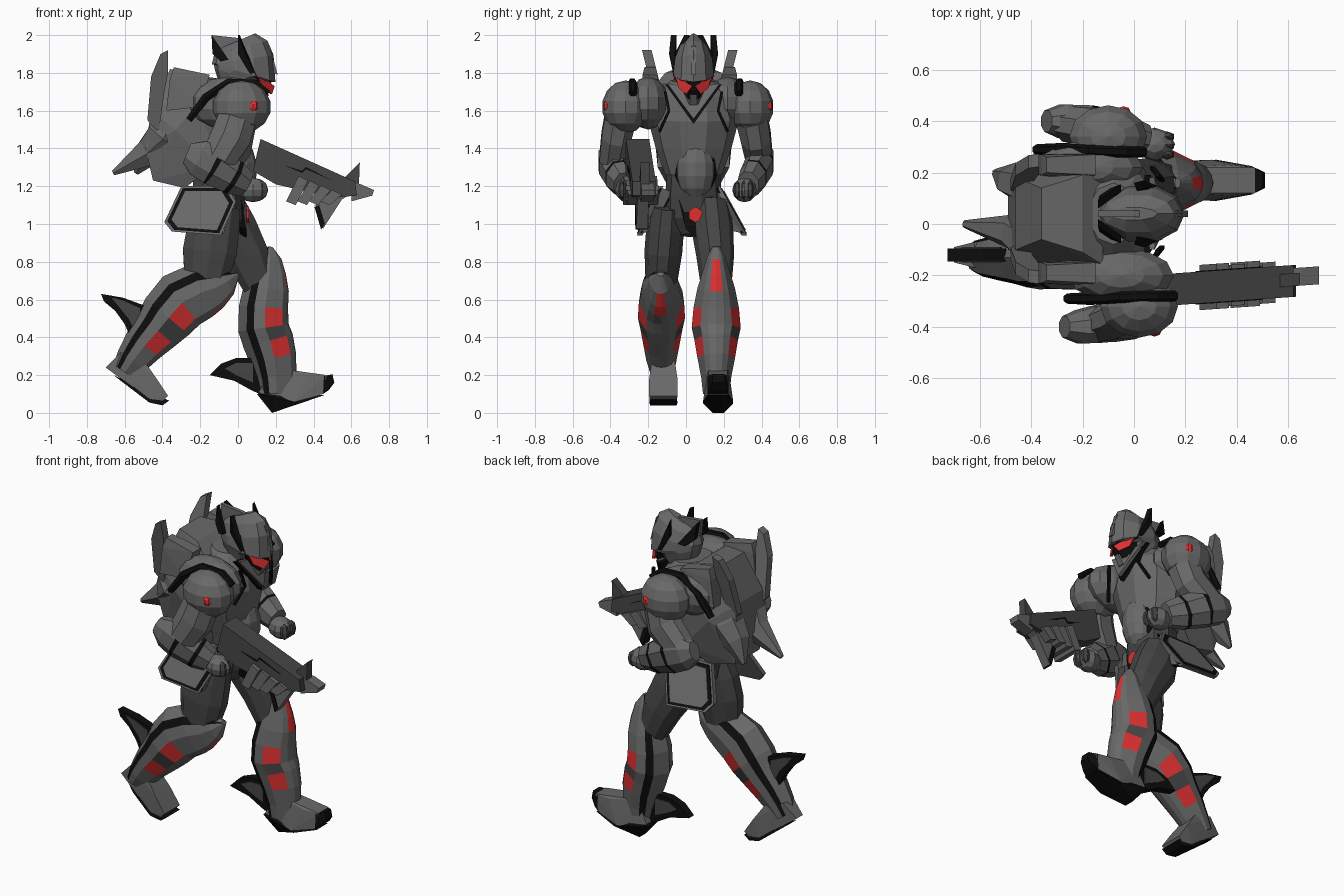
import bpy, bmesh, math
from mathutils import Vector

LIGHT, DARK, BLACK, RED = range(4)
MATS = []
for mat_name, col in (("armour grey", (.14, .14, .14)), ("dark grey", (.06, .06, .06)),
                      ("black trim", (.004, .004, .004)), ("red", (.72, .03, .03))):
    m = bpy.data.materials.new(mat_name)
    m.diffuse_color = (*col, 1)
    MATS.append(m)


def finish(name, bm):
    bmesh.ops.recalc_face_normals(bm, faces=bm.faces)
    me = bpy.data.meshes.new(name)
    bm.to_mesh(me)
    bm.free()
    for m in MATS:
        me.materials.append(m)
    ob = bpy.data.objects.new(name, me)
    bpy.context.collection.objects.link(ob)
    return ob


def tube(name, rings, mat, angles=10, paint=None):
    """Loft through rings (x, y, z, depth, half width); angles are measured from the front."""
    if isinstance(angles, int):
        angles = [360 * (i + .5) / angles for i in range(angles)]
    bm, loops, n = bmesh.new(), [], len(angles)
    c = [Vector(r[:3]) for r in rings]
    for i, r in enumerate(rings):
        t = (c[min(i + 1, len(c) - 1)] - c[max(i - 1, 0)]).normalized()
        side = (Vector((0, 1, 0)) - t * t.y).normalized()
        front = t.cross(side)
        loops.append([bm.verts.new(c[i] + front * r[3] * math.cos(math.radians(a))
                                   + side * r[4] * math.sin(math.radians(a))) for a in angles])
    for i in range(len(loops) - 1):
        for k in range(n):
            f = bm.faces.new((loops[i][k], loops[i][(k + 1) % n],
                              loops[i + 1][(k + 1) % n], loops[i + 1][k]))
            f.material_index = paint(i, k) if paint else mat
    for end in (loops[0], loops[-1]):
        bm.faces.new(end).material_index = mat
    return finish(name, bm)


def prism(name, pts, offset, mat):
    """Extrude a 3D outline along an offset."""
    bm = bmesh.new()
    a = [bm.verts.new(p) for p in pts]
    b = [bm.verts.new(Vector(p) + Vector(offset)) for p in pts]
    bm.faces.new(a)
    bm.faces.new(b)
    for i in range(len(a)):
        j = (i + 1) % len(a)
        bm.faces.new((a[i], a[j], b[j], b[i]))
    for f in bm.faces:
        f.material_index = mat
    return finish(name, bm)


def blade(name, outline, y, half, mat, yaw=0):
    return prism(name, [(x, y - half + yaw * x, z) for x, z in outline], (0, 2 * half, 0), mat)


def hull(name, pts, y, mat):
    """Convex block from side points (x, z, half width), mirrored about y."""
    bm = bmesh.new()
    for x, z, w in pts:
        for s in (-1, 1):
            bm.verts.new((x, y + s * w, z))
    res = bmesh.ops.convex_hull(bm, input=bm.verts)
    junk = {v for v in res["geom_interior"] if isinstance(v, bmesh.types.BMVert)}
    bmesh.ops.delete(bm, geom=list(junk), context='VERTS')
    for f in bm.faces:
        f.material_index = mat
    return finish(name, bm)


def ball(name, loc, size, mat, u=12, v=7):
    bm = bmesh.new()
    bmesh.ops.create_uvsphere(bm, u_segments=u, v_segments=v, radius=1)
    for vert in bm.verts:
        vert.co = Vector(loc) + Vector([a * b for a, b in zip(vert.co, size)])
    for f in bm.faces:
        f.material_index = mat
    return finish(name, bm)


# --- torso, abdomen and crotch ---
tube("torso", [(-.08, .04, 1.76, .1, .12), (-.09, .04, 1.68, .18, .2), (-.09, .04, 1.55, .2, .24),
               (-.1, .04, 1.4, .18, .2), (-.1, .04, 1.26, .15, .15)], LIGHT, 10)
tube("pelvis", [(-.1, .04, 1.28, .14, .14), (-.1, .04, 1.15, .15, .15), (-.09, .03, 1.02, .12, .14),
                (-.08, .03, .94, .07, .06)], DARK, 10)
ball("abdomen_trim", (-.02, .05, 1.3), (.1, .118, .172), BLACK)
ball("abdomen_plate", (.0, .05, 1.29), (.1, .107, .165), LIGHT)
prism("crotch_plate", [(-.02, -.04, 1.15), (-.02, .14, 1.15), (.01, .1, .98), (.01, .05, .94), (.01, .0, .98)],
      (.035, 0, -.01), BLACK)
prism("belt_gem", [(.045, .05 + .04 * math.sin(i * math.pi / 3), 1.05 + .042 * math.cos(i * math.pi / 3))
                   for i in range(6)], (.012, 0, 0), RED)
# chest collar: black V with a grey V above it
prism("collar_trim", [(.04, -.11, 1.74), (.11, .04, 1.53), (.04, .19, 1.74), (.05, .04, 1.72)], (.025, 0, 0), BLACK)
prism("collar_plate", [(.06, -.1, 1.745), (.13, .04, 1.555), (.06, .18, 1.745), (.07, .04, 1.72)], (.02, 0, 0), LIGHT)

# --- head ---
tube("helmet", [(-.0, .04, 1.97, .1, .025), (.015, .04, 1.935, .145, .075), (.025, .04, 1.87, .165, .105),
                (.035, .04, 1.8, .17, .115), (.0, .04, 1.785, .13, .105), (.01, .04, 1.72, .1, .085),
                (.03, .04, 1.67, .07, .05)], LIGHT, [0, 35, 70, 110, 150, 180, 210, 250, 290, 325])
hull("face", [(.09, 1.8, .09), (.18, 1.79, .03), (.17, 1.71, .025), (.14, 1.66, .025), (.06, 1.7, .065)], .04, BLACK)
hull("chin_guard", [(.1, 1.69, .05), (.165, 1.685, .015), (.13, 1.63, .02), (.06, 1.65, .05)], .04, LIGHT)
blade("crest", [(-.14, 2.0), (.0, 1.985), (.17, 1.94), (.21, 1.79), (.1, 1.84), (-.13, 1.9)], .04, .012, LIGHT)
for s in (-1, 1):
    prism("horn", [(-.0, .04 + s * .12, 2.0), (.04, .04 + s * .13, 1.9), (.11, .04 + s * .1, 1.76),
                   (.06, .04 + s * .11, 1.8), (.0, .04 + s * .12, 1.9)], (.01, -s * .03, 0), BLACK)
    prism("helmet_back_wing", [(-.14, .04 + s * .05, 2.0), (-.05, .04 + s * .115, 1.87), (-.09, .04 + s * .1, 1.86),
                               (-.135, .04 + s * .07, 1.9)], (0, -s * .03, 0), BLACK)
    prism("visor", [(.186, .04 + s * .004, 1.73), (.1, .04 + s * .095, 1.79), (.125, .04 + s * .075, 1.72),
                    (.172, .04 + s * .035, 1.688)], (.008, s * .004, 0), RED)

# --- backpack with fins and cones ---
hull("backpack", [(-.45, 1.23, .12), (-.49, 1.4, .14), (-.46, 1.6, .14), (-.36, 1.82, .1), (-.2, 1.8, .15),
                  (-.12, 1.74, .2), (-.15, 1.3, .19), (-.28, 1.19, .13), (-.33, 1.5, .21)], .04, LIGHT)
for s in (-1, 1):
    y = .02 + s * .16
    prism("back_fin", [(x, y + s * (z - 1.75) * .25, z) for x, z in (
        (-.37, 1.92), (-.41, 1.9), (-.46, 1.78), (-.48, 1.55), (-.42, 1.48), (-.39, 1.7), (-.37, 1.8))],
        (0, s * .05, 0), LIGHT)
    hull("pack_block", [(-.36, 1.77, .04), (-.34, 1.83, .03), (-.15, 1.79, .04), (-.2, 1.62, .05), (-.38, 1.6, .04)],
         .02 + s * .21, LIGHT)
    tx, ty = (-.66, .0) if s < 0 else (-.54, .2)
    tube("back_cone", [(-.34, .04 + s * .1, 1.55, .06, .05), (-.39, .04 + s * .11, 1.46, .11, .09),
                       (-.47, (ty + .04 + s * .1) / 2, 1.38, .085, .07), (tx, ty, 1.27, .015, .015)], LIGHT, 6)

# --- shoulders and arms ---
for s in (-1, 1):
    side = "right" if s < 0 else "left"
    dx = .02 if s < 0 else -.1
    ball(side + "_shoulder_collar", (dx - .07, s * .21 + .01, 1.64), (.21, .11, .14), LIGHT)
    ball(side + "_shoulder", (dx, s * .33 + .01, 1.62), (.155, .125, .14), LIGHT)
    tube(side + "_shoulder_trim", [(dx + .14, s * .28, 1.69, .02, .022), (dx + .07, s * .28, 1.745, .022, .022),
                                   (dx - .07, s * .285, 1.75, .024, .022), (dx - .19, s * .29, 1.67, .026, .025),
                                   (dx - .28, s * .29, 1.55, .02, .02)], BLACK, 6)
    tube(side + "_chest_seam", [(.09, .04 + s * .15, 1.7, .012, .01), (.11, .04 + s * .13, 1.6, .012, .01),
                                (.07, .04 + s * .18, 1.49, .012, .01)], BLACK, 4)
    ball(side + "_shoulder_gem", (dx + .06, s * .427 + .01, 1.625), (.028, .022, .034), RED, 8, 5)
    ax, ex = dx * .6, (0 if s < 0 else -.07)
    tube(side + "_upper_arm", [(ax - .02, s * .35, 1.55, .11, .09), (ax - .05, s * .37, 1.46, .115, .085),
                               (ax + ex - .12, s * .39, 1.34, .1, .075)], LIGHT, 8)
    tube(side + "_forearm", [(-.27 + ex, s * .4, 1.375, .06, .045), (-.21 + ex, s * .4, 1.35, .105, .07),
                             (-.14 + ex * .7, s * .39, 1.315, .115, .078), (-.125 + ex * .7, s * .388, 1.307, .115, .078),
                             (-.04 + ex * .4, s * .36, 1.255, .1, .075), (-.02 + ex * .4, s * .355, 1.245, .1, .075),
                             (.04, s * .33, 1.21, .075, .06)], LIGHT, 8,
         lambda i, k: BLACK if i in (2, 4) else LIGHT)
    ball(side + "_fist", (.08, s * .31, 1.18), (.08, .065, .065), LIGHT, 8, 6)
    for i in range(3):
        ball(side + "_knuckle", (.13, s * (.27 + .035 * i), 1.18), (.03, .02, .05), DARK, 6, 4)

    # hip plates: grey rim, black line, grey panel
    y0, slope = (-.15, .42) if s < 0 else (.18, .55)
    out = [(-.3, 1.2), (-.39, 1.01), (-.35, .96), (-.09, .94), (-.01, 1.12), (-.06, 1.2)]
    for nm, k, off, mat in (("_hip_plate_rim", 1, 0, LIGHT), ("_hip_plate_line", .92, .005, BLACK),
                            ("_hip_plate", .8, .01, LIGHT)):
        pts = [(-.2 + (x + .2) * k, y0 + s * ((1.2 - z) * slope + off), z)
               for x, z in ((x, 1.075 + (z - 1.075) * k) for x, z in out)]
        prism(side + nm, pts, (0, -s * .03, 0), mat)
    for nm, a, b, x in (("_front_hip_trim", .012, .085, -.012), ("_front_hip_plate", .024, .073, -.005)):
        prism(side + nm, [(x - .02, y0 - s * a, 1.19), (x - .02, y0 - s * b, 1.17),
                          (x - .07, y0 + s * (.23 * slope - b * .8), .965),
                          (x - .07, y0 + s * (.25 * slope - a), .95)], (-.025, 0, 0),
              BLACK if "trim" in nm else LIGHT)

# --- rifle ---
YAW = .07
blade("rifle_body", [(.1, 1.37), (.12, 1.45), (.62, 1.225), (.63, 1.15), (.5, 1.14), (.2, 1.21), (.08, 1.28)],
      -.265, .062, DARK, YAW)
blade("rifle_muzzle", [(.6, 1.22), (.65, 1.21), (.72, 1.18), (.71, 1.15), (.6, 1.12)], -.25, .035, LIGHT, YAW)
blade("rifle_sight", [(.56, 1.24), (.645, 1.325), (.64, 1.2)], -.26, .025, DARK, YAW)
blade("rifle_spike", [(.41, 1.1), (.45, .975), (.55, 1.13), (.6, 1.16), (.46, 1.17)], -.265, .03, LIGHT, YAW)
blade("rifle_spike_edge", [(.405, 1.09), (.44, .97), (.46, 1.0), (.43, 1.1)], -.265, .034, BLACK, YAW)
blade("rifle_seam", [(.24, 1.312), (.34, 1.282), (.36, 1.302), (.5, 1.23), (.36, 1.29), (.34, 1.27)],
      -.265, .065, BLACK, YAW)
for i in range(4):
    x = .26 + .06 * i
    blade("rifle_grip_rib", [(x + .06, 1.255 - .025 * i), (x + .11, 1.23 - .025 * i), (x + .045, 1.1), (x - .005, 1.12)],
          -.265, .08 if i % 2 else .088, LIGHT, YAW)

# --- thighs ---
tube("right_thigh", [(-.1, -.1, 1.1, .12, .09), (-.13, -.11, .98, .145, .1), (-.15, -.12, .85, .15, .1),
                     (-.17, -.13, .7, .12, .085)], DARK, 10)
tube("left_thigh", [(-.08, .13, 1.1, .12, .1), (-.03, .14, .97, .14, .11), (.05, .155, .83, .12, .1),
                    (.12, .16, .66, .09, .08)], DARK, 10)

# --- shin armour: red on the knee and side facets, black stripe behind both sides ---
HALF = [20, 40, 86, 112, 132]
ANGLES = [0] + HALF + [180] + [360 - a for a in reversed(HALF)]


def shin_paint(i, k):
    k = min(k, 11 - k)
    if k == 4:
        return BLACK
    if (k == 0 and i in (1, 2)) or (k == 2 and i in (4, 6)):
        return RED
    if k == 2 and i == 5:
        return DARK
    return LIGHT


tube("left_shin", [(.17, .16, .88, .012, .02), (.165, .16, .82, .065, .05), (.16, .16, .74, .095, .075),
                   (.15, .16, .66, .12, .1), (.135, .16, .56, .13, .12), (.135, .16, .45, .135, .13),
                   (.16, .16, .38, .135, .115), (.185, .16, .29, .125, .1), (.2, .16, .19, .11, .08),
                   (.2, .16, .1, .09, .07)], LIGHT, ANGLES, shin_paint)
tube("right_shin", [(.0, -.135, .735, .012, .02), (-.06, -.135, .7, .08, .06), (-.12, -.135, .67, .12, .08),
                    (-.19, -.135, .65, .15, .1), (-.3, -.13, .595, .16, .12), (-.375, -.13, .51, .15, .125),
                    (-.43, -.13, .44, .13, .11), (-.5, -.13, .36, .11, .095), (-.56, -.13, .28, .09, .08),
                    (-.6, -.125, .22, .07, .065)], LIGHT, ANGLES, shin_paint)

# --- feet and ankle fins ---
hull("left_foot", [(.19, .03, .04), (.11, .11, .06), (.18, .24, .05), (.3, .2, .05), (.37, .2, .06),
                   (.47, .2, .05), (.45, .1, .055), (.3, .06, .08)], .17, LIGHT)
hull("left_toe", [(.455, .195, .055), (.45, .1, .055), (.48, .12, .045), (.51, .16, .03), (.5, .205, .03)], .17, BLACK)
hull("left_sole", [(.18, .0, .03), (.1, .1, .065), (.16, .09, .075), (.46, .095, .055), (.32, .05, .08)], .17, BLACK)
hull("right_foot", [(-.7, .24, .03), (-.62, .32, .05), (-.5, .28, .06), (-.43, .18, .075), (-.37, .09, .075),
                    (-.4, .06, .07), (-.47, .07, .07), (-.6, .17, .05)], -.12, LIGHT)
hull("right_sole", [(-.66, .2, .025), (-.6, .155, .055), (-.47, .055, .075), (-.4, .04, .07), (-.365, .065, .07)],
     -.12, BLACK)
for side, y, outline in (
        ("left", .16, [(-.15, .2), (-.09, .26), (-.01, .29), (.1, .29), (.16, .08), (.07, .12), (-.02, .17)]),
        ("right", -.12, [(-.725, .63), (-.61, .61), (-.5, .57), (-.48, .42), (-.58, .26), (-.6, .3),
                         (-.56, .38), (-.6, .47), (-.65, .54), (-.71, .59)])):
    blade(side + "_ankle_fin", outline, y, .025, BLACK)
blade("left_ankle_fin_inset", [(-.07, .235), (-.01, .265), (.08, .265), (.08, .16), (-.01, .2)], .16, .03, DARK)
blade("right_ankle_fin_inset", [(-.67, .61), (-.61, .595), (-.52, .555), (-.51, .44), (-.54, .42), (-.58, .5)],
      -.12, .03, DARK)
